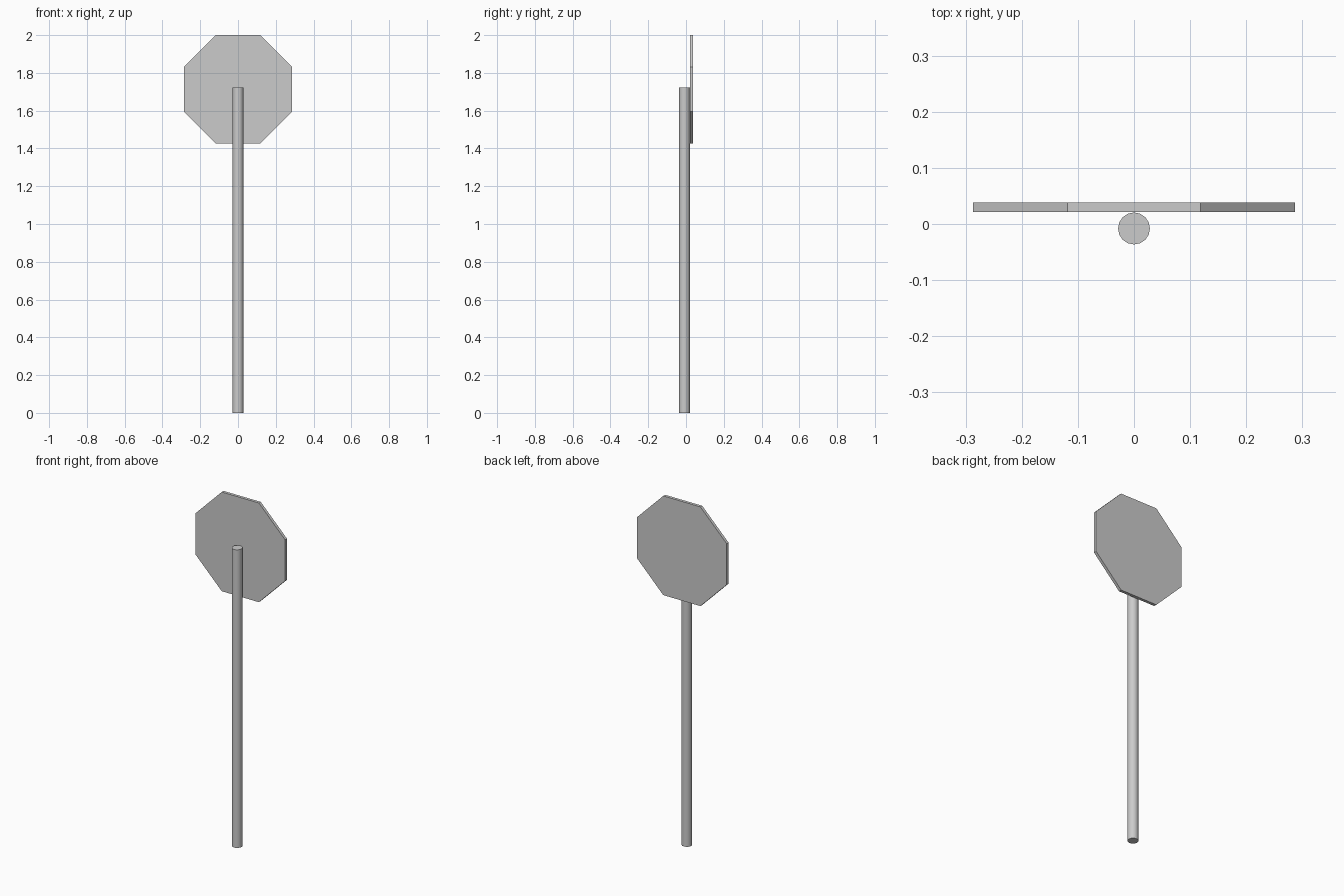
import bpy
import math

if "Cube" in bpy.data.objects:
    bpy.data.objects.remove(bpy.data.objects["Cube"])

POLE_R, POLE_TOP = 0.0285, 1.722
PLATE_HALF, PLATE_T = 0.2865, 0.017
POLE_Y = -0.008

# round pole
bpy.ops.mesh.primitive_cylinder_add(vertices=16, radius=POLE_R, depth=POLE_TOP,
                                    location=(0, POLE_Y, POLE_TOP / 2))
pole = bpy.context.object
pole.name = "pole"
bpy.ops.object.shade_smooth_by_angle(angle=math.radians(30))

# octagonal plate standing behind the pole, flat edge on top
bpy.ops.mesh.primitive_cylinder_add(vertices=8, radius=PLATE_HALF / math.cos(math.pi / 8),
                                    depth=PLATE_T, rotation=(0, 0, math.pi / 8))
plate = bpy.context.object
plate.name = "octagon_plate"
bpy.ops.object.transform_apply(location=False, rotation=True, scale=False)
plate.rotation_euler = (math.pi / 2, 0, 0)
plate.location = (0, POLE_Y + POLE_R + PLATE_T / 2 + 0.0005, 2 - PLATE_HALF)
bpy.ops.object.transform_apply(location=False, rotation=True, scale=False)
